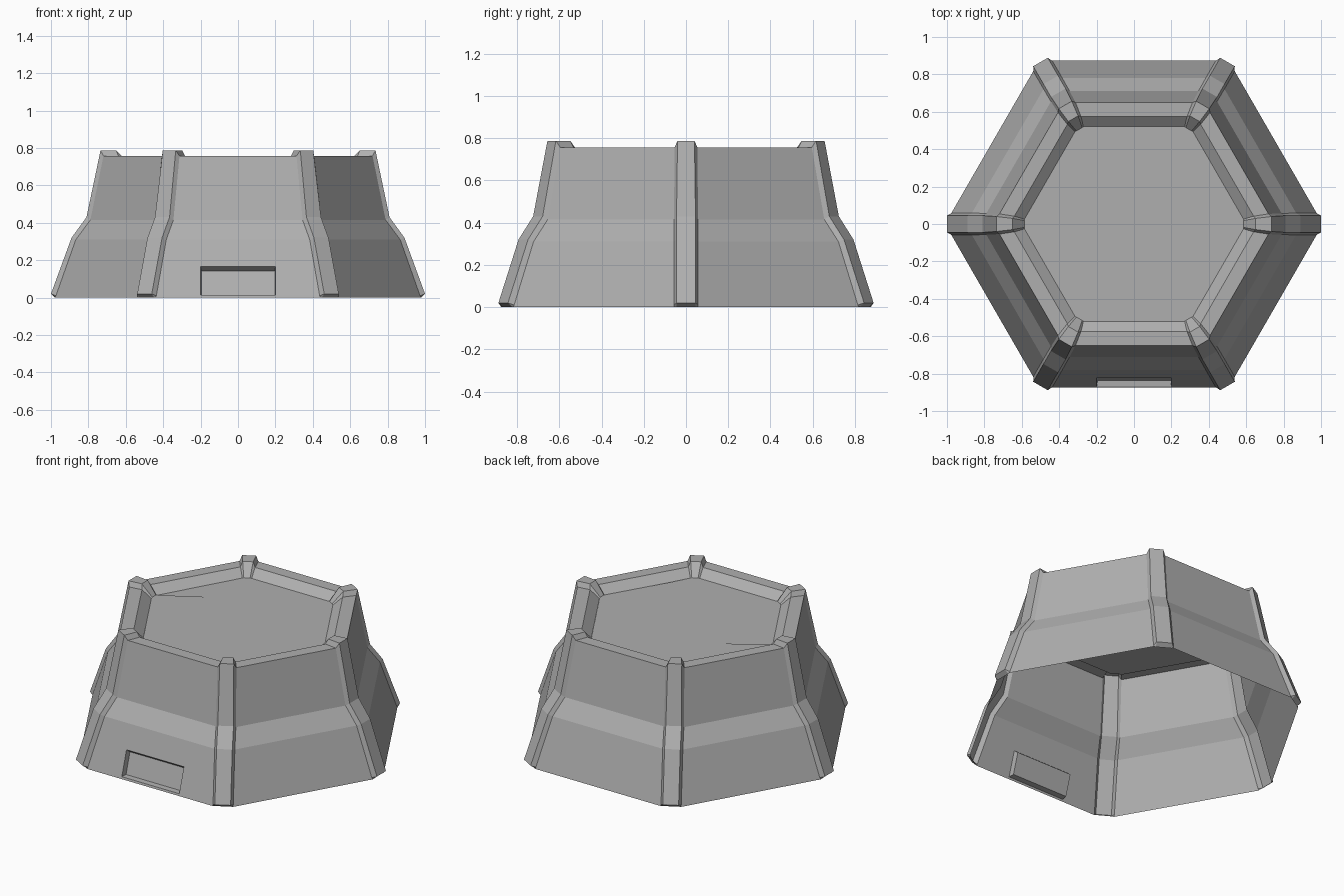
import bpy, bmesh, math
from mathutils import Vector

if "Cube" in bpy.data.objects:
    bpy.data.objects.remove(bpy.data.objects["Cube"])

# Profiles: (apothem, z, half gap) for wall panels, (radius, z, half width) for ribs
PANEL = [(0.875, 0, .056), (0.872, .01, .058), (0.78, .31, .058), (0.712, .415, .057),
         (0.65, .757, .054), (0.575, .757, .042), (0.52, .71, .026)]
RIB = [(0.975, 0, .045), (1.0, .02, .045), (0.89, .32, .045), (0.81, .43, .045),
       (0.735, .787, .04), (0.65, .787, .03), (0.585, .715, .018)]


def polar(angle, radial, side, z):
    c, s = math.cos(angle), math.sin(angle)
    return Vector((radial * c - side * s, radial * s + side * c, z))


def finish(bm, name, material):
    bmesh.ops.recalc_face_normals(bm, faces=bm.faces[:])
    mesh = bpy.data.meshes.new(name)
    bm.to_mesh(mesh)
    bm.free()
    mesh.materials.append(material)
    obj = bpy.data.objects.new(name, mesh)
    bpy.context.collection.objects.link(obj)
    return obj


# Mid grey finish
grey = bpy.data.materials.new("mid_grey")
grey.diffuse_color = (0.43, 0.43, 0.43, 1)
grey.use_nodes = True
grey.node_tree.nodes["Principled BSDF"].inputs["Base Color"].default_value = grey.diffuse_color

bm = bmesh.new()

# Four profile columns per corner: panel edge, rib edge, rib edge, panel edge
columns = []
for k in range(6):
    ang = math.radians(60 * k)

    def panel_col(side):
        return [bm.verts.new(polar(ang, a / math.cos(math.pi / 6) - w / math.sqrt(3), side * w, z))
                for a, z, w in PANEL]

    def rib_col(side):
        return [bm.verts.new(polar(ang, r, side * w, z)) for r, z, w in RIB]

    columns += [panel_col(-1), rib_col(-1), rib_col(1), panel_col(1)]

# Walls, ribs and rim; the lower front panel is left out for the recess
FRONT = 4 * 4 + 3
for i, left in enumerate(columns):
    right = columns[(i + 1) % len(columns)]
    for j in range(len(PANEL) - 1):
        if not (i == FRONT and j == 1):
            bm.faces.new((left[j], right[j], right[j + 1], left[j + 1]))

# Sunken top plate
bm.faces.new([c[-1] for c in columns])


# Front recess: frame in the sloped panel, tapered sides and back plate
def slope_y(z):
    (a0, z0, _), (a1, z1, _) = PANEL[1], PANEL[2]
    return -(a0 + (a1 - a0) * (z - z0) / (z1 - z0))


a, b = columns[FRONT], columns[FRONT + 1]
outer = [a[1], b[1], b[2], a[2]]
hole = [bm.verts.new((x, slope_y(z), z))
        for x, z in ((-.2, .013), (.2, .013), (.2, .165), (-.2, .165))]
back = [bm.verts.new((x, y, z))
        for x, y, z in ((-.195, -.836, .015), (.197, -.836, .015),
                        (.197, -.797, .143), (-.195, -.797, .143))]
for ring0, ring1 in ((outer, hole), (hole, back)):
    for i in range(4):
        n = (i + 1) % 4
        bm.faces.new((ring0[i], ring0[n], ring1[n], ring1[i]))
bm.faces.new(back)

finish(bm, "hexagonal_pedestal", grey)
